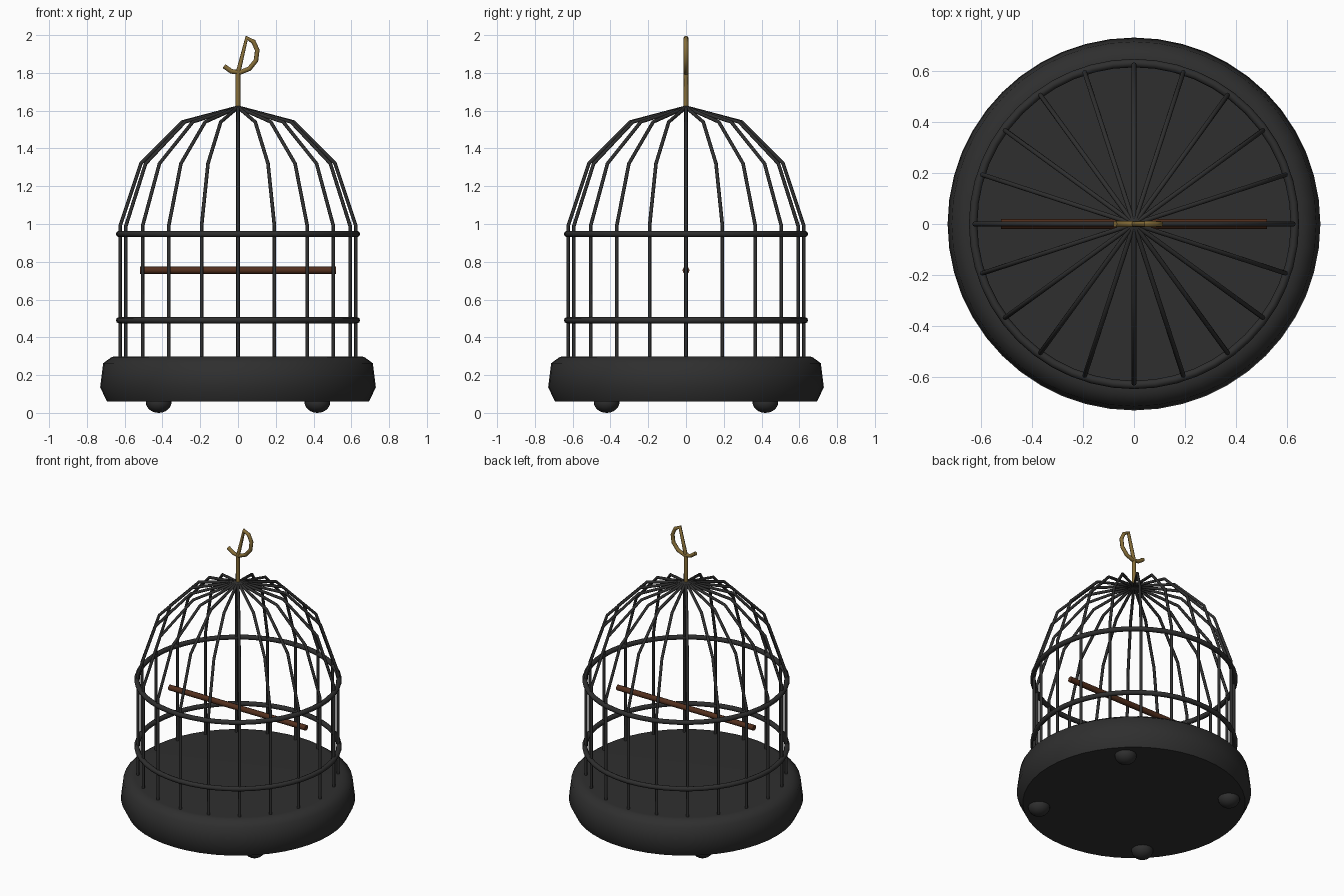
import bpy
import bmesh
from math import cos, sin, radians, tau

if "Cube" in bpy.data.objects:
    bpy.data.objects.remove(bpy.data.objects["Cube"], do_unlink=True)


def material(name, rgb):
    mat = bpy.data.materials.new(name)
    mat.use_nodes = True
    mat.diffuse_color = (*rgb, 1)
    mat.node_tree.nodes["Principled BSDF"].inputs["Base Color"].default_value = (*rgb, 1)
    return mat


black = material("black iron", (0.028, 0.028, 0.028))
brown = material("brown wood", (0.085, 0.028, 0.012))
brass = material("aged brass", (0.24, 0.155, 0.04))


def finish(obj, name, mat, angle=60):
    obj.name = name
    obj.data.materials.clear()
    obj.data.materials.append(mat)
    bpy.ops.object.select_all(action="DESELECT")
    obj.select_set(True)
    bpy.context.view_layer.objects.active = obj
    bpy.ops.object.shade_smooth_by_angle(angle=radians(angle))
    return obj


def wires(name, paths, radius, mat):
    """Round tubes along straight-segment paths, joined in one mesh."""
    curve = bpy.data.curves.new(name, "CURVE")
    curve.dimensions = "3D"
    curve.bevel_depth = radius
    curve.bevel_resolution = 2
    curve.use_fill_caps = True
    for path in paths:
        spline = curve.splines.new("POLY")
        spline.points.add(len(path) - 1)
        for point, co in zip(spline.points, path):
            point.co = (*co, 1)
    obj = bpy.data.objects.new(name, curve)
    bpy.context.collection.objects.link(obj)
    bpy.ops.object.select_all(action="DESELECT")
    obj.select_set(True)
    bpy.context.view_layer.objects.active = obj
    bpy.ops.object.convert(target="MESH")
    return finish(bpy.context.object, name, mat)


def lathe(name, profile, sides, mat):
    """Closed solid of revolution from a bottom-to-top (radius, z) profile."""
    bm = bmesh.new()
    loops = [[bm.verts.new((r * cos(tau * i / sides), r * sin(tau * i / sides), z))
              for i in range(sides)] for r, z in profile]
    for low, high in zip(loops, loops[1:]):
        for i in range(sides):
            j = (i + 1) % sides
            bm.faces.new((low[i], low[j], high[j], high[i]))
    bm.faces.new(loops[0][::-1])
    bm.faces.new(loops[-1])
    mesh = bpy.data.meshes.new(name)
    bm.to_mesh(mesh)
    bm.free()
    obj = bpy.data.objects.new(name, mesh)
    bpy.context.collection.objects.link(obj)
    return finish(obj, name, mat)


# Base tray
lathe("base", [(0.693, 0.06), (0.73, 0.135), (0.714, 0.263), (0.667, 0.297), (0.64, 0.298)],
      48, black)

# Four rounded feet
for side, x in (("left", 0.42), ("right", -0.42)):
    for end, y in (("front", -0.42), ("back", 0.42)):
        bpy.ops.mesh.primitive_uv_sphere_add(segments=20, ring_count=12, radius=1,
                                             location=(x, y, 0.057))
        foot = bpy.context.object
        foot.scale = (0.068, 0.068, 0.057)
        finish(foot, f"{end}_{side}_foot", black)

# Vertical bars bending into the dome
bar_profile = [(0.624, 0.28), (0.624, 0.99), (0.514, 1.32), (0.296, 1.54), (0, 1.618)]
bars = []
for i in range(20):
    a = tau * i / 20
    bars.append([(r * cos(a), r * sin(a), z) for r, z in bar_profile])
wires("cage_bars", bars, 0.0095, black)

# Hoops around the bars
for name, z in (("lower_hoop", 0.49), ("upper_hoop", 0.947)):
    bpy.ops.mesh.primitive_torus_add(major_radius=0.63, minor_radius=0.0165,
                                     major_segments=48, minor_segments=8,
                                     location=(0, 0, z))
    finish(bpy.context.object, name, black)

# Perch
wires("perch", [[(-0.52, 0, 0.755), (0.52, 0, 0.755)]], 0.019, brown)

# Hanging hook: stem, slanted shank and curl
hook = [(0, 1.61), (0, 1.8), (0.046, 1.985), (0.082, 1.965), (0.102, 1.92), (0.095, 1.865),
        (0.06, 1.822), (0.01, 1.802), (-0.035, 1.808), (-0.074, 1.836)]
wires("hook", [[(x, 0, z) for x, z in hook]], 0.0125, brass)
